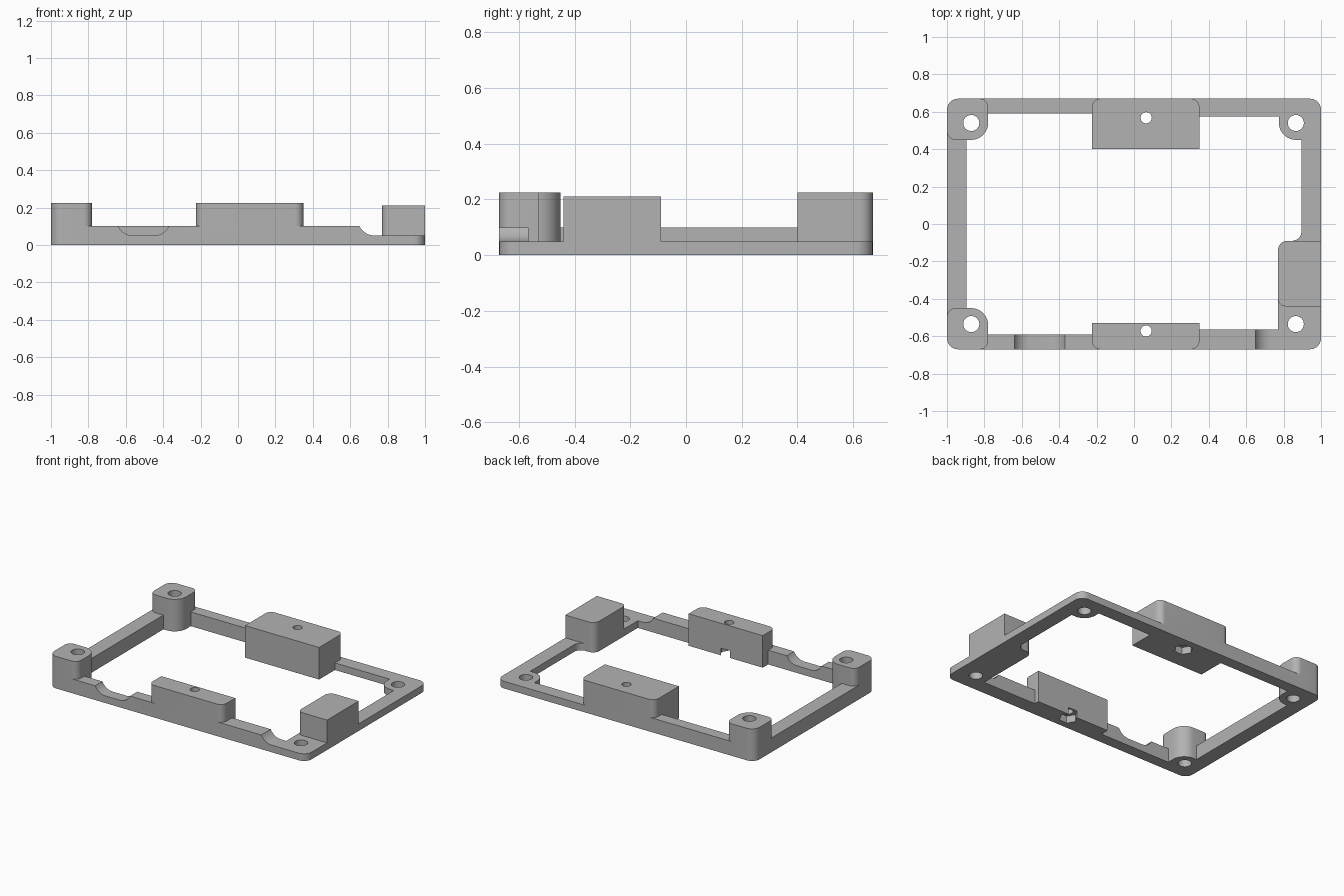
import bpy, bmesh, math
from mathutils import Vector

cube = bpy.data.objects.get("Cube")
if cube:
    bpy.data.objects.remove(cube, do_unlink=True)

grey = bpy.data.materials.new("plain grey")
grey.use_nodes = True
grey.diffuse_color = (0.45, 0.45, 0.45, 1)
grey.node_tree.nodes["Principled BSDF"].inputs["Base Color"].default_value = grey.diffuse_color

HX, HY = 1.0, 0.67                      # outer half sizes
STEP, RAIL, TOP = 0.05, 0.10, 0.225     # base, rail and post heights
ROUND = 0.06                            # outer corner radius


def rounded(corners, segs=10):
    """Outline through (x, y[, radius]) corners with each one filleted."""
    pts = []
    n = len(corners)
    for i, c in enumerate(corners):
        p = Vector(c[:2])
        r = c[2] if len(c) > 2 else 0
        if not r:
            pts.append(p)
            continue
        a = (Vector(corners[i - 1][:2]) - p).normalized()
        b = (Vector(corners[(i + 1) % n][:2]) - p).normalized()
        centre = p + (a + b) * r
        for k in range(segs + 1):
            t = math.pi / 2 * k / segs
            pts.append(centre - b * r * math.cos(t) - a * r * math.sin(t))
    return pts


def prism(name, pts, lo, hi, along_y=False):
    """Extrude an outline along z, or an x-z outline along y."""
    bm = bmesh.new()
    place = (lambda p: (p[0], lo, p[1])) if along_y else (lambda p: (p[0], p[1], lo))
    face = bm.faces.new([bm.verts.new(place(p)) for p in pts])
    new = bmesh.ops.extrude_face_region(bm, geom=[face])["geom"]
    shift = (0, hi - lo, 0) if along_y else (0, 0, hi - lo)
    bmesh.ops.translate(bm, vec=shift, verts=[v for v in new if isinstance(v, bmesh.types.BMVert)])
    bmesh.ops.recalc_face_normals(bm, faces=bm.faces)
    mesh = bpy.data.meshes.new(name)
    bm.to_mesh(mesh)
    bm.free()
    mesh.materials.append(grey)
    ob = bpy.data.objects.new(name, mesh)
    bpy.context.collection.objects.link(ob)
    return ob


def box(x0, x1, y0, y1):
    return [(x0, y0), (x1, y0), (x1, y1), (x0, y1)]


def ring(x, y, r, sides):
    return [(x + r * math.cos(math.tau * k / sides), y + r * math.sin(math.tau * k / sides))
            for k in range(sides)]


def combine(target, tool, operation):
    """Apply a boolean and discard the tool."""
    mod = target.modifiers.new(tool.name, "BOOLEAN")
    mod.operation, mod.solver, mod.object = operation, "EXACT", tool
    bpy.context.view_layer.objects.active = target
    bpy.ops.object.modifier_apply(modifier=mod.name)
    bpy.data.objects.remove(tool, do_unlink=True)


def scoop(x_top, x_flat, segs=8):
    """Arc running from the rail top down to the step height."""
    w, d = x_flat - x_top, RAIL - STEP
    r = (w * w + d * d) / (2 * d)
    full = math.asin(w / r)
    return [(x_flat - r * math.sin(full * (1 - k / segs)),
             STEP + r - r * math.cos(full * (1 - k / segs))) for k in range(segs + 1)]


# Rectangular frame with its opening
frame = prism("mounting_frame", rounded([(-HX, -HY, ROUND), (HX, -HY, ROUND),
                                         (HX, HY, ROUND), (-HX, HY, ROUND)]), 0, RAIL)
opening = rounded([(-0.895, -0.59), (0.06, -0.59), (0.06, -0.565), (0.77, -0.565),
                   (0.77, -0.09, 0.05), (0.895, -0.09, 0.05), (0.895, 0.575),
                   (0.06, 0.575), (0.06, 0.59), (-0.895, 0.59)])
combine(frame, prism("opening", opening, -0.1, 0.3), "DIFFERENCE")

# Lowered left side: scooped step, back section and front cable notch
step = scoop(0.65, 0.73) + [(1.1, STEP), (1.1, 0.2), (0.65, 0.2)]
combine(frame, prism("step", step, -0.8, 0.8, True), "DIFFERENCE")
combine(frame, prism("back_step", box(0.1, 1.1, 0.2, 0.8), STEP, 0.3), "DIFFERENCE")
notch = scoop(-0.64, -0.56) + scoop(-0.37, -0.45)[::-1] + [(-0.37, 0.2), (-0.64, 0.2)]
combine(frame, prism("notch", notch, -0.8, -0.5, True), "DIFFERENCE")

# Tall corner posts on the right side
for s in (-1, 1):
    post = [(-HX, s * HY, ROUND), (-0.78, s * HY, 0.045),
            (-0.78, s * 0.45, 0.09), (-HX, s * 0.45, 0.045)]
    combine(frame, prism("post", rounded(post), 0, TOP), "UNION")

# Low boss at the back left corner
boss = [(0.775, 0.45, 0.09), (HX, 0.45), (HX, HY, ROUND), (0.775, HY)]
combine(frame, prism("boss", rounded(boss), 0, STEP), "UNION")

# Front and back clamp blocks, and the left side block
for edge, inner in ((-HY, -0.53), (HY, 0.40)):
    block = [(-0.225, edge, 0.045), (0.35, edge, 0.045), (0.35, inner), (-0.225, inner)]
    combine(frame, prism("clamp_block", rounded(block), 0, TOP), "UNION")
side = [(0.77, -0.44, 0.04), (HX, -0.44), (HX, -0.09), (0.77, -0.09, 0.05)]
combine(frame, prism("side_block", rounded(side), 0, 0.21), "UNION")

# Corner screw holes, clamp screw holes and hexagonal nut pockets
for x in (-0.87, 0.865):
    for y in (-0.535, 0.54):
        combine(frame, prism("corner_hole", ring(x, y, 0.043, 32), -0.1, 0.4), "DIFFERENCE")
for y in (-0.572, 0.568):
    combine(frame, prism("clamp_hole", ring(0.065, y, 0.03, 24), -0.1, 0.4), "DIFFERENCE")
    combine(frame, prism("nut_pocket", ring(0.065, y, 0.06, 6), -0.1, 0.05), "DIFFERENCE")

bpy.ops.object.select_all(action="DESELECT")
frame.select_set(True)
bpy.context.view_layer.objects.active = frame
bpy.ops.object.shade_smooth_by_angle(angle=math.radians(30))
